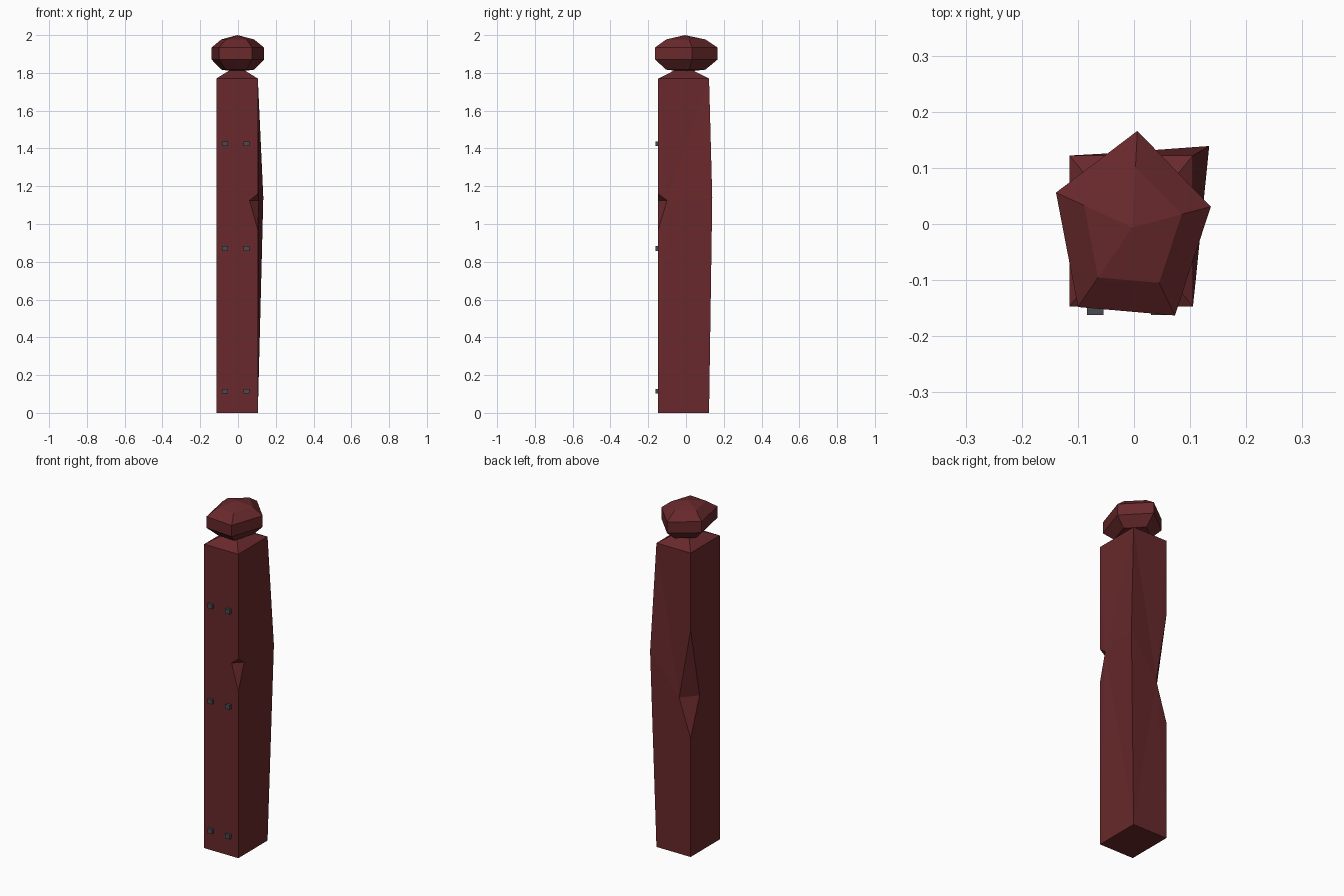
import bpy, bmesh
from mathutils import Vector

if "Cube" in bpy.data.objects:
    bpy.data.objects.remove(bpy.data.objects["Cube"])


def material(name, color):
    m = bpy.data.materials.new(name)
    m.diffuse_color = (*color, 1)
    m.use_nodes = True
    m.node_tree.nodes["Principled BSDF"].inputs["Base Color"].default_value = m.diffuse_color
    return m


def make_object(name, bm, mat):
    bmesh.ops.recalc_face_normals(bm, faces=bm.faces)
    mesh = bpy.data.meshes.new(name)
    bm.to_mesh(mesh)
    bm.free()
    mesh.materials.append(mat)
    ob = bpy.data.objects.new(name, mesh)
    bpy.context.collection.objects.link(ob)
    return ob


red = material("red_wood", (0.14, 0.022, 0.025))
iron = material("dark_iron", (0.065, 0.07, 0.08))

# Post: box with a chipped front corner, a chipped back corner and one bulging edge
X0, X1, Y0, Y1, H = -0.115, 0.105, -0.147, 0.122, 1.77
bm = bmesh.new()
P = {k: bm.verts.new(co) for k, co in {
    "fl0": (X0, Y0, 0), "fr0": (X1, Y0, 0), "br0": (X1, Y1, 0), "bl0": (X0, Y1, 0),
    "fl1": (X0, Y0, H), "fr1": (X1, Y0, H), "br1": (X1, Y1, H), "bl1": (X0, Y1, H),
    "bulge": (0.134, 0.139, 1.14),
    "chip_lo": (X1, Y0, 0.97), "chip_hi": (X1, Y0, 1.16),
    "chip_f": (0.061, Y0, 1.125), "chip_r": (0.11, -0.10, 1.125),
    "gash_lo": (X0, Y1, 0.69), "gash_hi": (X0, Y1, 1.32),
    "gash_b": (-0.044, 0.126, 0.91), "gash_l": (X0, 0.039, 0.91),
    "apex": (-0.005, -0.012, 1.838)}.items()}


def face(names):
    bm.faces.new([P[n] for n in names.split()])


def fan(center, names):
    names = names.split()
    for a, b in zip(names, names[1:]):
        face(f"{center} {a} {b}")


face("fl0 bl0 br0 fr0")
face("fl0 fr0 chip_lo chip_f chip_hi fr1 fl1")
face("bl0 fl0 fl1 bl1 gash_hi gash_l gash_lo")
fan("chip_r", "chip_lo fr0 br0 bulge br1 fr1 chip_hi")
fan("gash_b", "gash_hi bl1 br1 bulge br0 bl0 gash_lo")
for side, a, b in (("chip", "f", "r"), ("gash", "b", "l")):
    for end in ("lo", "hi"):
        face(f"{side}_{end} {side}_{a} {side}_{b}")
fan("apex", "fl1 fr1 br1 bl1 fl1")
make_object("post", bm, red)

# Knob: irregular pentagon stacked in four rings with pointed ends
outline = [(0.006, 0.166), (-0.139, 0.056), (-0.10, -0.148), (0.073, -0.163), (0.137, 0.031)]
center = Vector((-0.003, -0.006))
bm = bmesh.new()
rings = []
for z, s in ((1.817, 0.63), (1.87, 1), (1.935, 1), (1.977, 0.63)):
    rings.append([bm.verts.new((*(center + (Vector(p) - center) * s), z)) for p in outline])
ends = [bm.verts.new((*center, z)) for z in (1.806, 2.0)]
for i in range(5):
    j = (i + 1) % 5
    for lo, hi in zip(rings, rings[1:]):
        bm.faces.new((lo[i], lo[j], hi[j], hi[i]))
    bm.faces.new((ends[0], rings[0][j], rings[0][i]))
    bm.faces.new((ends[1], rings[3][i], rings[3][j]))
make_object("knob", bm, red)

# Nail heads on the front face
for row, z in enumerate((0.115, 0.87, 1.425)):
    for col, x in enumerate((-0.069, 0.045)):
        bm = bmesh.new()
        bmesh.ops.create_cube(bm, size=1)
        bmesh.ops.scale(bm, vec=(0.03, 0.03, 0.025), verts=bm.verts)
        ob = make_object(f"nail_{row + 1}_{col + 1}", bm, iron)
        ob.location = (x, Y0, z)
